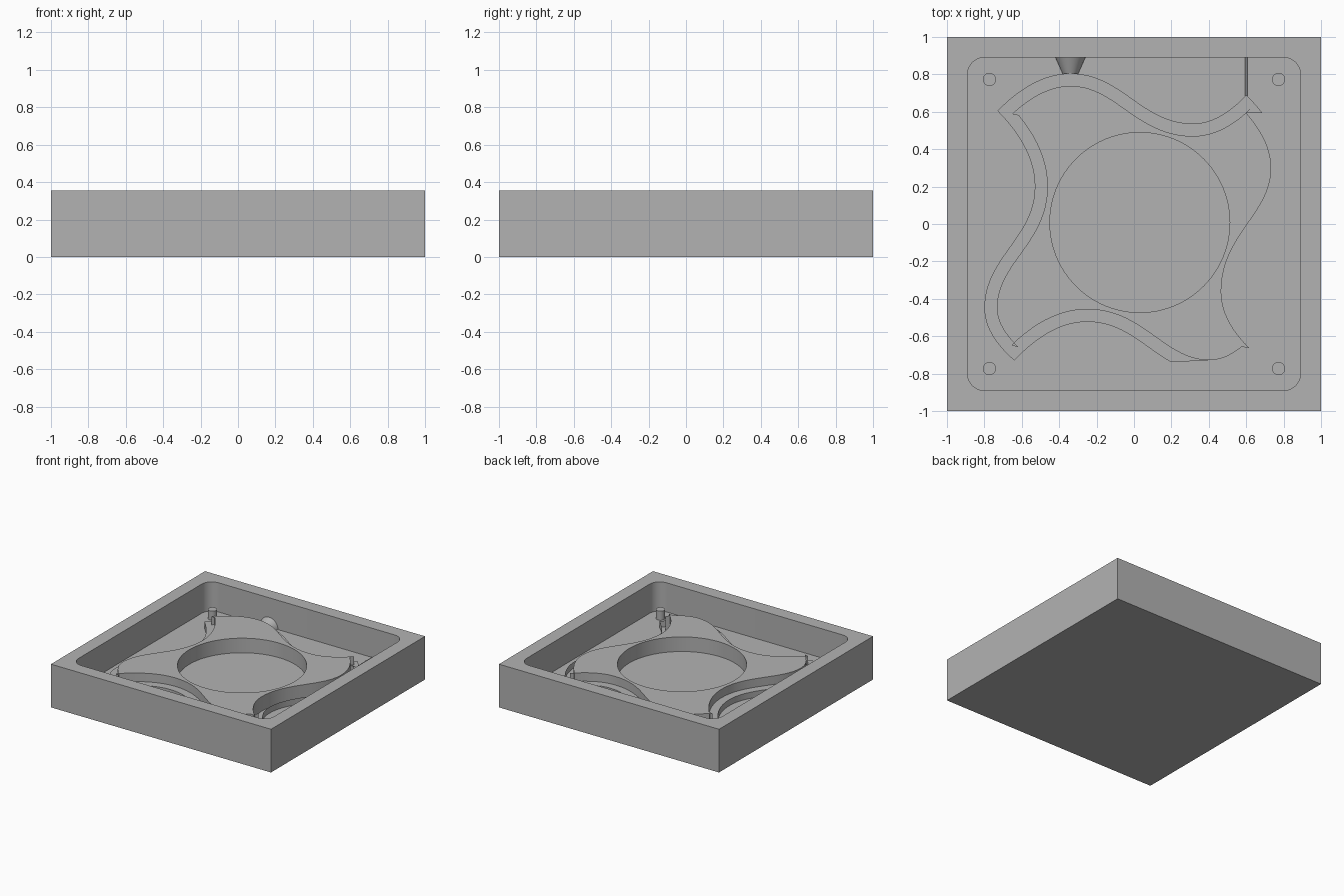
import bpy, bmesh, math
from mathutils import Vector

cube = bpy.data.objects.get("Cube")
if cube:
    bpy.data.objects.remove(cube, do_unlink=True)

FLOOR, LEDGE, ISLAND, RIM = 0.115, 0.165, 0.235, 0.355

grey = bpy.data.materials.new("mould_grey")
grey.use_nodes = True
colour = (0.45, 0.45, 0.45, 1)
grey.diffuse_color = colour
grey.node_tree.nodes["Principled BSDF"].inputs["Base Color"].default_value = colour


def activate(obj):
    bpy.ops.object.select_all(action='DESELECT')
    obj.select_set(True)
    bpy.context.view_layer.objects.active = obj


def finish(obj):
    """Weld the mesh, give it the material and smooth the curved walls."""
    bm = bmesh.new()
    bm.from_mesh(obj.data)
    bmesh.ops.remove_doubles(bm, verts=bm.verts, dist=1e-5)
    bmesh.ops.recalc_face_normals(bm, faces=bm.faces)
    bm.to_mesh(obj.data)
    bm.free()
    obj.data.materials.clear()
    obj.data.materials.append(grey)
    activate(obj)
    bpy.ops.object.shade_smooth_by_angle(angle=math.radians(30))
    return obj


def prism(name, loops, z0, z1):
    """Extrude flat outlines from z0 to z1; inner outlines become holes."""
    curve = bpy.data.curves.new(name, 'CURVE')
    curve.dimensions, curve.fill_mode = '2D', 'BOTH'
    curve.extrude = (z1 - z0) / 2
    for loop in loops:
        spline = curve.splines.new('POLY')
        spline.points.add(len(loop) - 1)
        for point, p in zip(spline.points, loop):
            point.co = (p[0], p[1], 0, 1)
        spline.use_cyclic_u = True
    obj = bpy.data.objects.new(name, curve)
    bpy.context.collection.objects.link(obj)
    activate(obj)
    bpy.ops.object.convert(target='MESH')
    obj = bpy.context.object
    for v in obj.data.vertices:
        v.co.z += (z0 + z1) / 2
    return finish(obj)


def arc(centre, r, a0, a1, n):
    return [Vector(centre) + r * Vector((math.cos(a), math.sin(a)))
            for a in (math.radians(a0 + (a1 - a0) * i / n) for i in range(n + 1))]


def circle(centre, r, n):
    return arc(centre, r, 0, 360, n)[:-1]


def rounded_square(half, r):
    c = half - r
    corners = [(c, c), (-c, c), (-c, -c), (c, -c)]
    return [p for i, k in enumerate(corners) for p in arc(k, r, 90 * i, 90 * i + 90, 10)]


def bezier(a, b, c, d, n):
    pts = []
    for i in range(n):
        t = i / n
        s = 1 - t
        pts.append(a * s**3 + b * 3 * s * s * t + c * 3 * s * t * t + d * t**3)
    return pts


def wavy_side(points, axis):
    """S-shaped side: crest and trough have tangents along the given axis."""
    start, crest, trough, end = map(Vector, points)

    def along(v, k):
        out = Vector((0, 0))
        out[axis] = v[axis] * k
        return out
    q0 = crest + along(start - crest, 0.5)
    q1 = trough + along(end - trough, 0.5)
    return (bezier(start, start.lerp(q0, 2 / 3), crest.lerp(q0, 2 / 3), crest, 12)
            + bezier(crest, crest + along(trough - crest, 0.42),
                     trough + along(crest - trough, 0.42), trough, 24)
            + bezier(trough, trough.lerp(q1, 2 / 3), end.lerp(q1, 2 / 3), end, 12))


def inset(loop, d):
    """Mitred inward offset of a clockwise outline."""
    out = []
    for i, p in enumerate(loop):
        a = (p - loop[i - 1]).normalized()
        b = (loop[(i + 1) % len(loop)] - p).normalized()
        na, nb = Vector((a.y, -a.x)), Vector((b.y, -b.x))
        out.append(p + (na + nb) * d / (1 + na.dot(nb)))
    return out


def half_cone(name, x, y0, y1, r0, r1):
    """Half round runner lying on the cavity floor along y."""
    bm = bmesh.new()
    ends = [[bm.verts.new((x + p.x, y, FLOOR + p.y)) for p in arc((0, 0), r, 0, 180, 24)]
            for y, r in ((y0, r0), (y1, r1))]
    for i in range(24):
        bm.faces.new((ends[0][i], ends[0][i + 1], ends[1][i + 1], ends[1][i]))
    for end in ends:
        bm.faces.new(end)
    bm.faces.new((ends[0][0], ends[1][0], ends[1][-1], ends[0][-1]))
    mesh = bpy.data.meshes.new(name)
    bm.to_mesh(mesh)
    bm.free()
    obj = bpy.data.objects.new(name, mesh)
    bpy.context.collection.objects.link(obj)
    return finish(obj)


# Open tray: a square block with a rounded cavity cut into it
tray = prism("tray", [[(-1, -1), (1, -1), (1, 1), (-1, 1)]], 0, RIM)
cutter = prism("cavity_cutter", [rounded_square(0.89, 0.09)], FLOOR, RIM + 0.1)
cutter.hide_render = True
cut = tray.modifiers.new("cavity", 'BOOLEAN')
cut.operation, cut.solver, cut.object = 'DIFFERENCE', 'EXACT', cutter
activate(tray)
bpy.ops.object.modifier_apply(modifier=cut.name)
bpy.data.objects.remove(cutter, do_unlink=True)
finish(tray)

# Four-pointed wavy outline, clockwise from the back right point
tips = [(-0.73, 0.605), (0.6, 0.69), (0.69, -0.64), (-0.64, -0.73)]
waves = [((-0.34, 0.805), (0.315, 0.537)), ((0.8, 0.3), (0.533, -0.36)),
         ((0.405, -0.795), (-0.25, -0.523)), ((-0.8, -0.45), (-0.53, 0.2))]
outline = []
for i, (crest, trough) in enumerate(waves):
    outline += wavy_side((tips[i], crest, trough, tips[(i + 1) % 4]), i % 2)
inner = inset(outline, 0.067)

# Low ledge around the raised island, which has a round well
prism("ledge", [outline, inner], FLOOR, LEDGE)
prism("island", [inner, circle((0.031, 0.008), 0.481, 96)], FLOOR, ISLAND)

# Alignment pegs in the corners
for side, x in (("right", -0.773), ("left", 0.773)):
    for end, y in (("front", -0.773), ("back", 0.773)):
        prism(f"peg_{end}_{side}", [circle((x, y), 0.035, 32)], FLOOR, 0.19)

# Pouring funnel and thin air vent
half_cone("funnel", -0.34, 0.8, 0.89, 0.04, 0.08)
half_cone("vent", 0.6, 0.685, 0.89, 0.006, 0.006)
